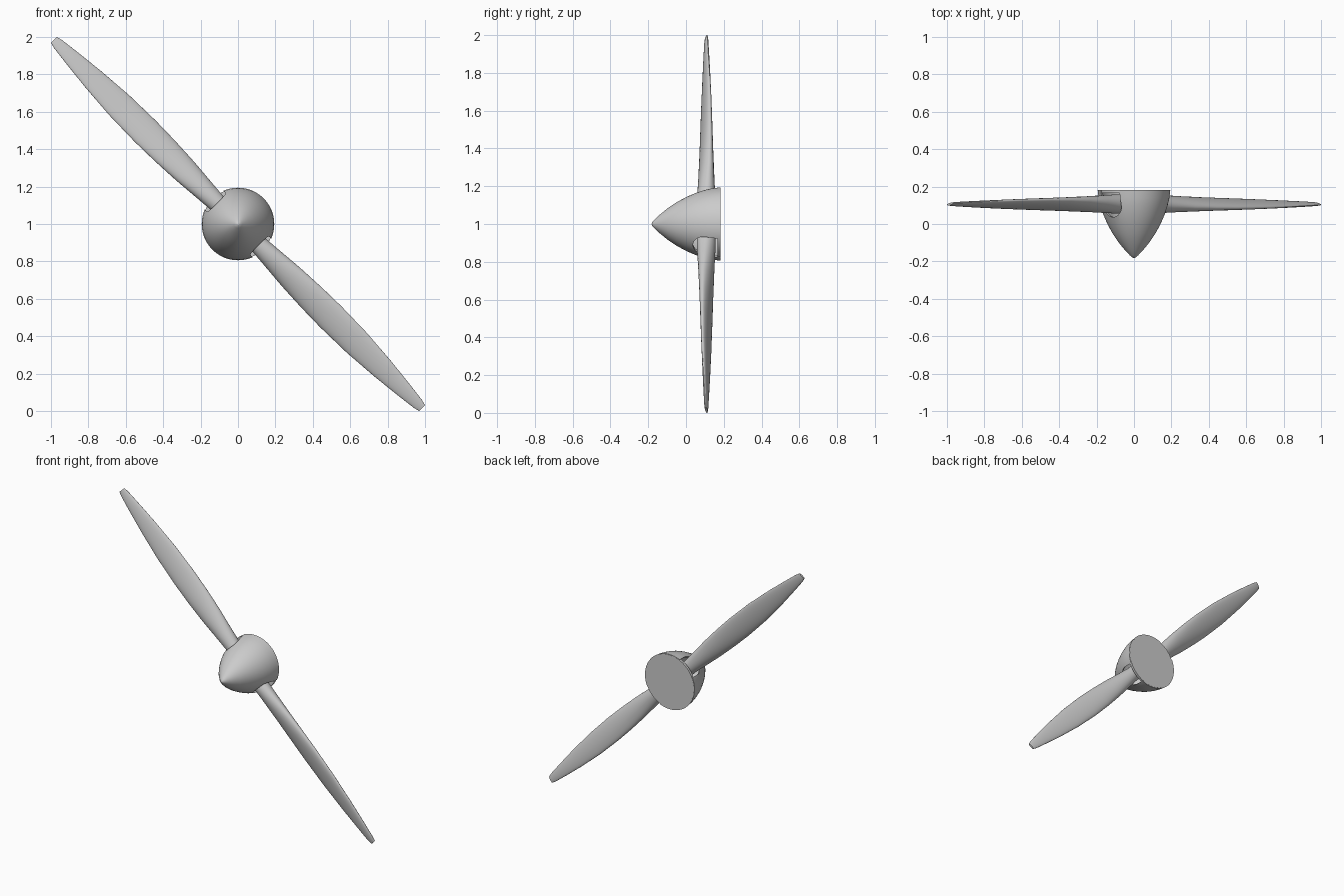
import bpy, bmesh, math
from mathutils import Vector

if "Cube" in bpy.data.objects:
    bpy.data.objects.remove(bpy.data.objects["Cube"])

CENTRE = Vector((0, 0, 1))
BLADE_Y = 0.107          # depth of the blade axis
R2 = math.sqrt(0.5)


def loft(name, rings, closed=False, angle=35):
    """Skin a list of equal-length rings; cap the ends or close into a loop."""
    bm = bmesh.new()
    vr = [[bm.verts.new(p) for p in ring] for ring in rings]
    n = len(vr[0])
    pairs = list(zip(vr, vr[1:])) + ([(vr[-1], vr[0])] if closed else [])
    for a, b in pairs:
        for i in range(n):
            j = (i + 1) % n
            bm.faces.new((a[i], a[j], b[j], b[i]))
    if not closed:
        bm.faces.new(vr[0])
        bm.faces.new(vr[-1])
    bmesh.ops.remove_doubles(bm, verts=bm.verts, dist=1e-5)
    bmesh.ops.recalc_face_normals(bm, faces=bm.faces)
    me = bpy.data.meshes.new(name)
    bm.to_mesh(me)
    bm.free()
    ob = bpy.data.objects.new(name, me)
    bpy.context.collection.objects.link(ob)
    smooth(ob, angle)
    return ob


def smooth(ob, angle=35):
    bpy.ops.object.select_all(action='DESELECT')
    ob.select_set(True)
    bpy.context.view_layer.objects.active = ob
    bpy.ops.object.shade_smooth_by_angle(angle=math.radians(angle))


def ring_y(r, y, n=64):
    return [CENTRE + Vector((r * math.cos(2 * math.pi * i / n), y,
                             r * math.sin(2 * math.pi * i / n))) for i in range(n)]


def radial(side, s, t, y):
    """Point at distance s along a blade, offset t across it."""
    return CENTRE + Vector((side * (t - s) * R2, y, side * (t + s) * R2))


# spinner: hollow bullet-shaped shell
outer = [(0, -.182), (.008, -.18), (.022, -.168), (.05, -.138), (.085, -.095), (.115, -.05),
         (.142, 0), (.164, .05), (.18, .1), (.189, .14), (.194, .182)]
inner = [(.182, .182), (.168, .1), (.13, 0), (.075, -.09), (0, -.16)]
spinner = loft("spinner", [ring_y(r, y) for r, y in outer + inner])

# U-shaped slots around the blade roots, open to the rear
for side in (1, -1):
    u = [(.07, .25)] + [(.07 * math.cos(a * math.pi / 16), BLADE_Y - .07 * math.sin(a * math.pi / 16))
                        for a in range(17)] + [(-.07, .25)]
    cutter = loft("slot_cutter", [[radial(side, s, t, y) for t, y in u] for s in (.1, .3)])
    cutter.hide_render = True
    mod = spinner.modifiers.new("slot", 'BOOLEAN')
    mod.operation = 'DIFFERENCE'
    mod.solver = 'EXACT'
    mod.object = cutter
    bpy.context.view_layer.objects.active = spinner
    bpy.ops.object.modifier_apply(modifier=mod.name)
    bpy.data.objects.remove(cutter)
smooth(spinner)

# back plate closing the spinner
loft("back_plate", [ring_y(.19, .167), ring_y(.19, .183)])

# blades: round root flattening into a pitched, tapered blade
# (distance, half width, half thickness, pitch in degrees)
sections = [(0, .05, .05, 18), (.16, .05, .05, 18), (.25, .058, .045, 18), (.4, .072, .036, 18),
            (.55, .08, .029, 17), (.7, .083, .024, 16), (.9, .078, .019, 15), (1.1, .062, .015, 14),
            (1.25, .045, .012, 13), (1.36, .031, .009, 12), (1.392, .023, .006, 12)]
for side, name in ((1, "upper_blade"), (-1, "lower_blade")):
    rings = []
    for s, w, h, pitch in sections:
        p = math.radians(pitch)
        ring = []
        for i in range(32):
            a = 2 * math.pi * i / 32
            t, y = w * math.cos(a), h * math.sin(a)
            ring.append(radial(side, s, t * math.cos(p) - y * math.sin(p),
                               BLADE_Y + t * math.sin(p) + y * math.cos(p)))
        rings.append(ring)
    loft(name, rings, angle=50)
